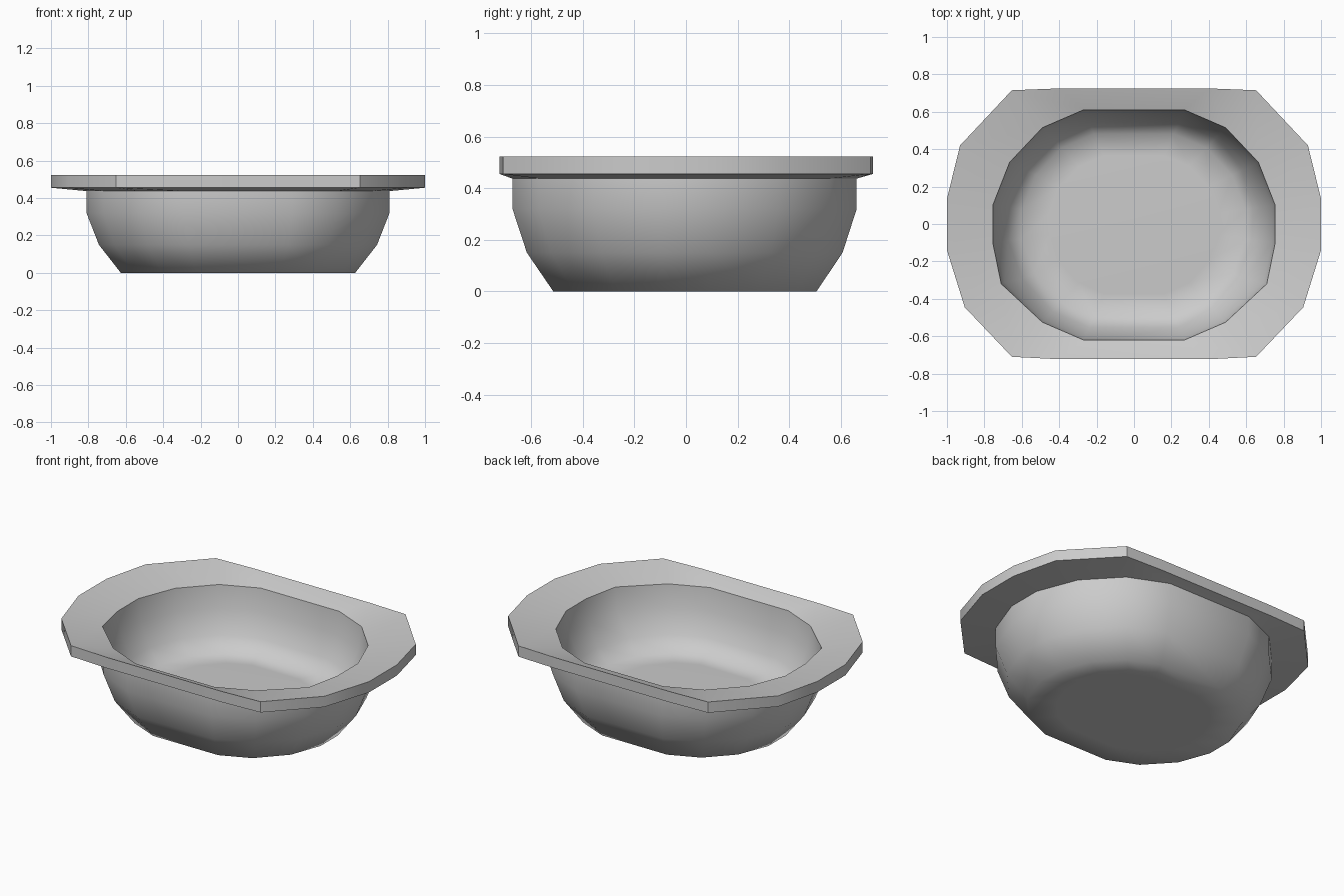
import bpy, bmesh

if "Cube" in bpy.data.objects:
    bpy.data.objects.remove(bpy.data.objects["Cube"])

# Right half outlines, back to front, mirrored to the left
rim_half = [(0.40, 0.725), (0.653, 0.715), (0.93, 0.42), (1.0, 0.135),
            (1.0, -0.14), (0.905, -0.445), (0.653, -0.71), (0.40, -0.723)]
bowl_half = [(0.27, 0.61), (0.49, 0.515), (0.665, 0.33), (0.755, 0.10),
             (0.755, -0.10), (0.67, -0.33), (0.49, -0.525), (0.27, -0.62)]
lip_half = bowl_half[:5] + [(0.71, -0.32)] + bowl_half[6:]


def mirrored(half):
    return half + [(-x, y) for x, y in reversed(half)]


RIM, BOWL, LIP = mirrored(rim_half), mirrored(bowl_half), mirrored(lip_half)

# Section from the flat base, up and over the rim, down to the inner floor:
# outline, x scale, y scale, z, crisp edge
section = [
    (BOWL, 0.60, 0.60, 0.0, False),
    (BOWL, 0.83, 0.83, 0.0, False),
    (BOWL, 0.985, 0.995, 0.15, False),
    (BOWL, 1.073, 1.085, 0.32, False),
    (BOWL, 1.073, 1.085, 0.437, True),
    (RIM, 1.0, 1.0, 0.455, True),
    (RIM, 1.0, 1.0, 0.522, True),
    (LIP, 1.0, 1.0, 0.478, True),
    (LIP, 0.975, 0.975, 0.34, False),
    (BOWL, 0.89, 0.89, 0.20, False),
    (BOWL, 0.79, 0.79, 0.115, False),
    (BOWL, 0.60, 0.60, 0.12, False),
]

bm = bmesh.new()
rings = [[bm.verts.new((x * sx, y * sy, z)) for x, y in outline]
         for outline, sx, sy, z, crisp in section]
n = len(BOWL)

# Walls and rim
for a, b in zip(rings, rings[1:]):
    for i in range(n):
        j = (i + 1) % n
        bm.faces.new((a[i], a[j], b[j], b[i]))

# Base and inner floor
bm.faces.new(rings[0])
bm.faces.new(rings[-1])
bmesh.ops.recalc_face_normals(bm, faces=bm.faces[:])

# Smooth bowl with crisp rim borders and rim corners
for f in bm.faces:
    f.smooth = True
for ring, row in zip(rings, section):
    if row[4]:
        for i in range(n):
            bm.edges.get((ring[i], ring[(i + 1) % n])).smooth = False
for i in (1, 6, 9, 14):
    bm.edges.get((rings[5][i], rings[6][i])).smooth = False

mesh = bpy.data.meshes.new("basin")
bm.to_mesh(mesh)
bm.free()
basin = bpy.data.objects.new("basin", mesh)
bpy.context.collection.objects.link(basin)
